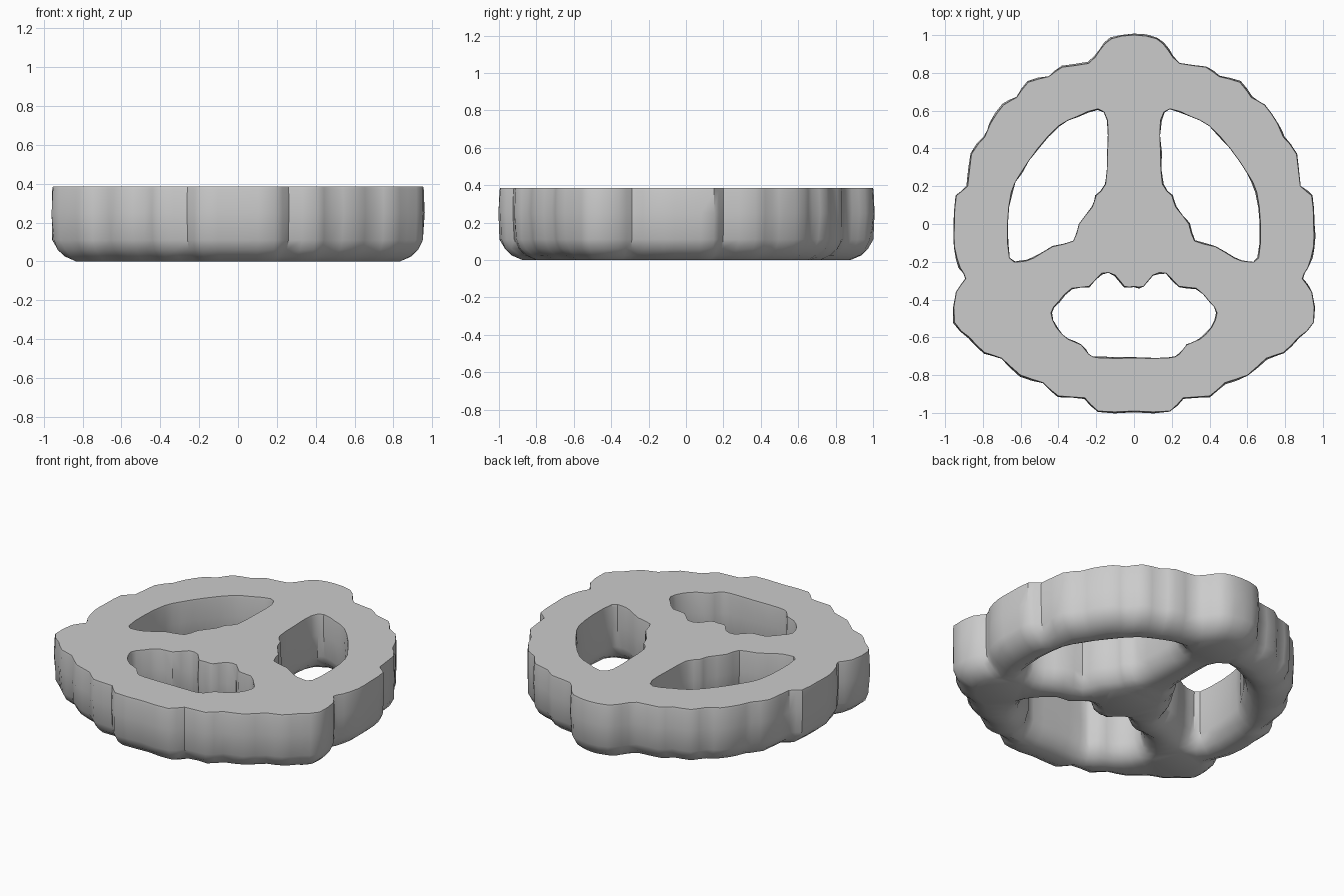
import bpy, bmesh, math, random
from mathutils import Vector

if "Cube" in bpy.data.objects:
    bpy.data.objects.remove(bpy.data.objects["Cube"])
random.seed(4)

# Right halves of the symmetric outlines, in hundredths
RIM = [(0, 100), (12, 98), (18, 92), (24, 85), (38, 83), (45, 78), (56, 75), (62, 67),
       (69, 63), (76, 53), (79, 46), (86, 37), (88, 20), (94, 15), (95, 0), (95, -12),
       (92, -23), (89, -29), (94, -36), (95, -52), (87, -60), (79, -68), (70, -71),
       (60, -80), (48, -84), (40, -91), (26, -92), (19, -99), (0, -99)]
LOWER_HOLE = [(0, -33), (5, -33), (10, -27), (17, -26), (24, -33), (33, -34), (40, -41),
              (44, -47), (41, -55), (35, -61), (28, -64), (24, -69), (18, -71), (0, -71)]
# Whole outline of one upper hole
UPPER_HOLE = [(14, 55), (19, 61), (30, 57), (40, 52), (51, 40), (60, 27), (65, 17),
              (67, 0), (66, -18), (60, -20), (53, -18), (43, -12), (32, -9), (29, 0),
              (22, 9), (20, 15), (15, 21), (14, 38)]

# Side profile: height, distance moved into the dough
PROFILE = [(0.385, 0), (0.37, -0.003), (0.25, -0.006), (0.11, 0),
           (0.06, 0.025), (0.025, 0.065), (0, 0.12)]


def mirror_half(half):
    return half + [(-x, y) for x, y in reversed(half[1:-1])]


def rounded(points):
    """One round of spline subdivision on a closed outline."""
    n, out = len(points), []
    for i, p in enumerate(points):
        q = points[(i + 1) % n]
        out += [p, (9 * (p + q) - points[i - 1] - points[(i + 2) % n]) / 16]
    return out


def inward(points):
    """Smoothed unit directions pointing to the inside of the outline."""
    n = len(points)
    area = sum(points[i - 1].cross(points[i]) for i in range(n))
    turn = math.copysign(1, area)
    dirs = []
    for i in range(n):
        t = Vector((0, 0))
        for k in range(1, 5):
            t += points[(i + k) % n] - points[i - k]
        dirs.append(Vector((-t.y, t.x)).normalized() * turn)
    return dirs


def add_wall(bm, outline, side, depth):
    """Loft the profile round an outline; return the top and bottom edges."""
    pts = rounded([Vector(p) / 100 for p in outline])
    dirs = inward(pts)
    n = len(pts)
    rings = []
    for z, inset in PROFILE:
        ring = []
        for p, d in zip(pts, dirs):
            wobble = random.uniform(-1, 1) * 0.004 if 0 < z < 0.37 else 0
            q = p + d * side * (inset * depth + wobble)
            ring.append(bm.verts.new((q.x, q.y, z)))
        rings.append(ring)
    for a, b in zip(rings, rings[1:]):
        for i in range(n):
            j = (i + 1) % n
            bm.faces.new((a[i], a[j], b[j], b[i]))
    return [[bm.edges.get((r[i - 1], r[i])) for i in range(n)]
            for r in (rings[0], rings[-1])]


# Baked ring with three holes, flat on top and rounded underneath
bm = bmesh.new()
walls = [(mirror_half(RIM), 1, 1), (mirror_half(LOWER_HOLE), -1, 0.75),
         (UPPER_HOLE, -1, 0.75), ([(-x, y) for x, y in UPPER_HOLE], -1, 0.75)]
top, bottom = [], []
for outline, side, depth in walls:
    upper, lower = add_wall(bm, outline, side, depth)
    top += upper
    bottom += lower
for edges in (top, bottom):
    bmesh.ops.triangle_fill(bm, edges=edges, use_beauty=True)
bmesh.ops.recalc_face_normals(bm, faces=bm.faces)

mesh = bpy.data.meshes.new("pretzel_body")
bm.to_mesh(mesh)
bm.free()
body = bpy.data.objects.new("pretzel_body", mesh)
bpy.context.collection.objects.link(body)

# Plain grey material
grey = bpy.data.materials.new("light_grey")
grey.use_nodes = True
colour = (0.6, 0.6, 0.6, 1)
grey.diffuse_color = colour
grey.node_tree.nodes["Principled BSDF"].inputs["Base Color"].default_value = colour
mesh.materials.append(grey)

# Smooth walls with a crisp top edge
bpy.ops.object.select_all(action="DESELECT")
body.select_set(True)
bpy.context.view_layer.objects.active = body
bpy.ops.object.shade_smooth_by_angle(angle=math.radians(40))
